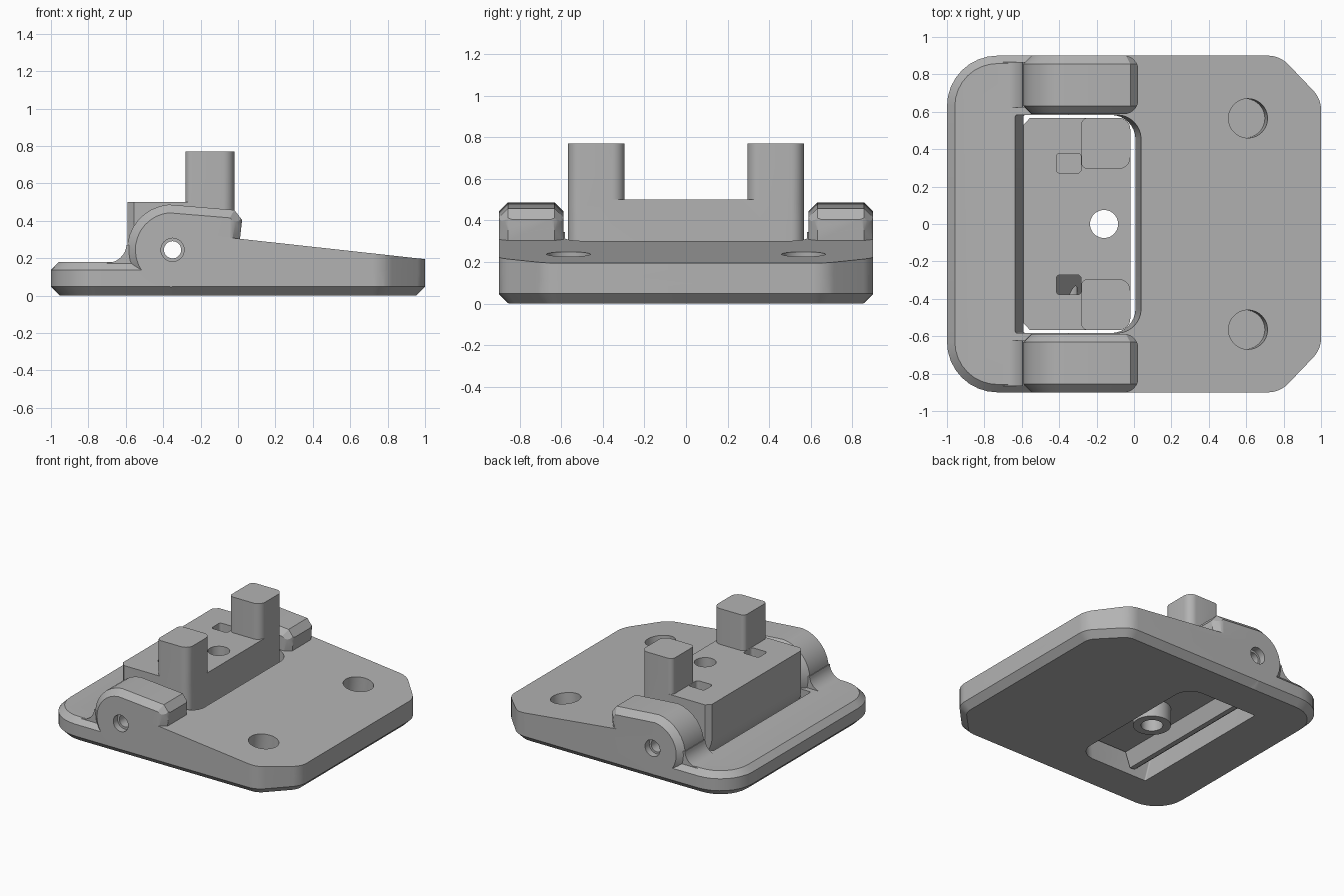
import bpy, bmesh, math
from mathutils import Vector

cube = bpy.data.objects.get("Cube")
if cube:
    bpy.data.objects.remove(cube, do_unlink=True)

grey = bpy.data.materials.new("mid grey")
grey.use_nodes = True
grey.diffuse_color = (0.45, 0.45, 0.45, 1)
grey.node_tree.nodes["Principled BSDF"].inputs["Base Color"].default_value = grey.diffuse_color


def rounded(corners, steps=8):
    """Polygon from (x, y, radius) corners, each filleted with an arc."""
    out = []
    for i, (x, y, r) in enumerate(corners):
        p = Vector((x, y))
        if not r:
            out.append(p)
            continue
        a = (Vector(corners[i - 1][:2]) - p).normalized()
        b = (Vector(corners[(i + 1) % len(corners)][:2]) - p).normalized()
        half = a.angle(b) / 2
        centre = p + (a + b).normalized() * r / math.sin(half)
        start = p + a * r / math.tan(half) - centre
        end = p + b * r / math.tan(half) - centre
        a0 = math.atan2(start.y, start.x)
        sweep = (math.atan2(end.y, end.x) - a0 + math.pi) % math.tau - math.pi
        for k in range(steps + 1):
            t = a0 + sweep * k / steps
            out.append(centre + r * Vector((math.cos(t), math.sin(t))))
    return out


def box(x0, x1, y0, y1, left=0, right=0):
    return rounded([(x0, y0, left), (x1, y0, right), (x1, y1, right), (x0, y1, left)])


def circle(x, y, r, n=40):
    return arc(x, y, r, 0, 360 - 360 / n, n - 1)


def arc(x, y, r, a0, a1, n=16):
    angles = [math.radians(a0 + (a1 - a0) * k / n) for k in range(n + 1)]
    return [Vector((x + r * math.cos(t), y + r * math.sin(t))) for t in angles]


def prism(name, points, lo, hi, axis="z", bevel_lo=0, bevel_hi=0, shape=None):
    """Extrude an outline along z or y, with optional chamfered rims."""
    def place(p, h):
        return (p[0], p[1], h) if axis == "z" else (p[0], h, p[1])
    bm = bmesh.new()
    caps = [[bm.verts.new(place(p, h)) for p in points] for h in (lo, hi)]
    n = len(points)
    for cap in caps:
        bm.faces.new(cap)
    for i in range(n):
        j = (i + 1) % n
        bm.faces.new((caps[0][i], caps[0][j], caps[1][j], caps[1][i]))
    rims = [[bm.edges.get((c[i], c[(i + 1) % n])) for i in range(n)] for c in caps]
    bmesh.ops.recalc_face_normals(bm, faces=bm.faces)
    for rim, size in zip(rims, (bevel_lo, bevel_hi)):
        if size:
            bmesh.ops.bevel(bm, geom=rim, offset=size, segments=1, affect="EDGES")
    if shape:
        for v in bm.verts:
            v.co = shape(v.co.copy())
    mesh = bpy.data.meshes.new(name)
    bm.to_mesh(mesh)
    bm.free()
    mesh.materials.append(grey)
    obj = bpy.data.objects.new(name, mesh)
    bpy.context.collection.objects.link(obj)
    return obj


def combine(obj, other, operation):
    mod = obj.modifiers.new("combine", "BOOLEAN")
    mod.operation, mod.solver, mod.object = operation, "EXACT", other
    bpy.context.view_layer.objects.active = obj
    bpy.ops.object.modifier_apply(modifier=mod.name)
    bpy.data.objects.remove(other, do_unlink=True)


PIN_X, PIN_Z = -0.35, 0.245

# Base foot: low plate with chamfered rims
nose = [(0.78, 0.9, 0.15), (1, 0.67, 0.15)]
front = [(x, -y, r) for x, y, r in nose]
foot_outline = rounded([(-1, -0.9, 0.27)] + front + nose[::-1] + [(-1, 0.9, 0.27)])
base = prism("hinge_base", foot_outline, 0, 0.18, "z", 0.048, 0.042)

# Sloping deck
deck_outline = rounded([(PIN_X, -0.9, 0)] + front + nose[::-1] + [(PIN_X, 0.9, 0)])
deck = prism("deck", deck_outline, 0, 0.6, "z", 0.048)
slope = prism("slope", [(-0.5, -0.1), (1.2, -0.1), (1.2, 0.173), (-0.5, 0.36)], -1, 1, "y")
combine(deck, slope, "INTERSECT")
combine(base, deck, "UNION")

# Window for the insert, leaning outwards at the top
def lean(co):
    co.x += co.z * (0.1 if co.x > -0.3 else -0.25)
    return co
window = prism("window", box(-0.59, 0.008, -0.583, 0.583, 0.01, 0.13), -0.1, 0.7, "z", shape=lean)
combine(base, window, "DIFFERENCE")

# Hinge arms with a cove onto the foot
arm_profile = arc(PIN_X, PIN_Z, 0.243, 270, 95) + [
    Vector(p) for p in ((-0.02, 0.458), (0.022, 0.405), (0.008, 0.28), (-0.04, 0.1))]
cove_profile = arc(-0.7, 0.28, 0.105, 270, 355, 8) + [
    Vector(p) for p in ((-0.45, 0.27), (-0.45, 0.1), (-0.7, 0.1))]
for s in (-1, 1):
    y0, y1 = sorted((s * 0.588, s * 0.9))
    arm = prism("arm", arm_profile, y0, y1, "y", 0.044, 0.044)
    combine(arm, prism("arm_outline", box(-0.8, 0.024, y0 - 0.001, y1 + 0.001, 0, 0.08),
                       -0.1, 0.6), "INTERSECT")
    combine(base, arm, "UNION")
    combine(base, prism("cove", cove_profile, y0 + 0.035, y1 - 0.035, "y"), "UNION")

# Insert block with rounded underside
insert_profile = [Vector((-0.02, 0.5)), Vector((-0.59, 0.5))] + arc(
    PIN_X, PIN_Z, 0.24, 180, 238, 8) + [
    Vector(p) for p in ((-0.44, 0.04), (-0.4, 0.15), (-0.1, 0.15), (-0.02, 0.22))]
insert = prism("latch_insert", insert_profile, -0.6, 0.6, "y")
combine(insert, prism("insert_outline", rounded([
    (-0.592, -0.53, 0), (-0.556, -0.567, 0), (-0.02, -0.567, 0.06),
    (-0.02, 0.567, 0.06), (-0.556, 0.567, 0), (-0.592, 0.53, 0)]), -0.1, 0.7), "INTERSECT")
combine(insert, prism("boss", circle(-0.16, 0, 0.13), 0.02, 0.3), "UNION")

# Two upright posts
for s in (-1, 1):
    y0, y1 = sorted((s * 0.295, s * 0.567))
    combine(insert, prism("post", box(-0.282, -0.02, y0, y1, 0.035, 0.06), 0.4, 0.77), "UNION")

# Slots beside the posts, one with a steep floor
def steep(co):
    if co.z < 0.5:
        co.z -= 1.5 * (co.x + 0.42) - 0.6 * (co.y + 0.27)
    return co
for s, floor, shape in ((1, 0.43, None), (-1, 0.47, steep)):
    y0, y1 = sorted((s * 0.272, s * 0.378))
    slot = prism("slot", box(-0.415, -0.283, y0, y1, 0.02, 0.02), floor, 0.6, "z", shape=shape)
    combine(insert, slot, "DIFFERENCE")

# Centre screw hole and pin bores
combine(insert, prism("screw_hole", circle(-0.16, 0, 0.075), -0.1, 0.7), "DIFFERENCE")
for obj in (base, insert):
    combine(obj, prism("pin_bore", circle(PIN_X, PIN_Z, 0.046), -1, 1, "y"), "DIFFERENCE")
for s in (-1, 1):
    y0, y1 = sorted((s * 0.85, s * 1.0))
    combine(base, prism("pin_counterbore", circle(PIN_X, PIN_Z, 0.062), y0, y1, "y"), "DIFFERENCE")

# Blind round pockets, square to the sloping deck
def tilt(co):
    co.x += 0.11 * (co.z - 0.24)
    if co.z < 0.2:
        co.z -= 0.11 * (co.x - 0.61)
    return co
for s in (-1, 1):
    pocket = prism("pocket", circle(0.61, s * 0.565, 0.105), 0.1, 0.4, "z", shape=tilt)
    combine(base, pocket, "DIFFERENCE")

# Shading with crisp edges
for obj in (base, insert):
    bpy.ops.object.select_all(action="DESELECT")
    obj.select_set(True)
    bpy.context.view_layer.objects.active = obj
    bpy.ops.object.shade_smooth_by_angle(angle=math.radians(25))
